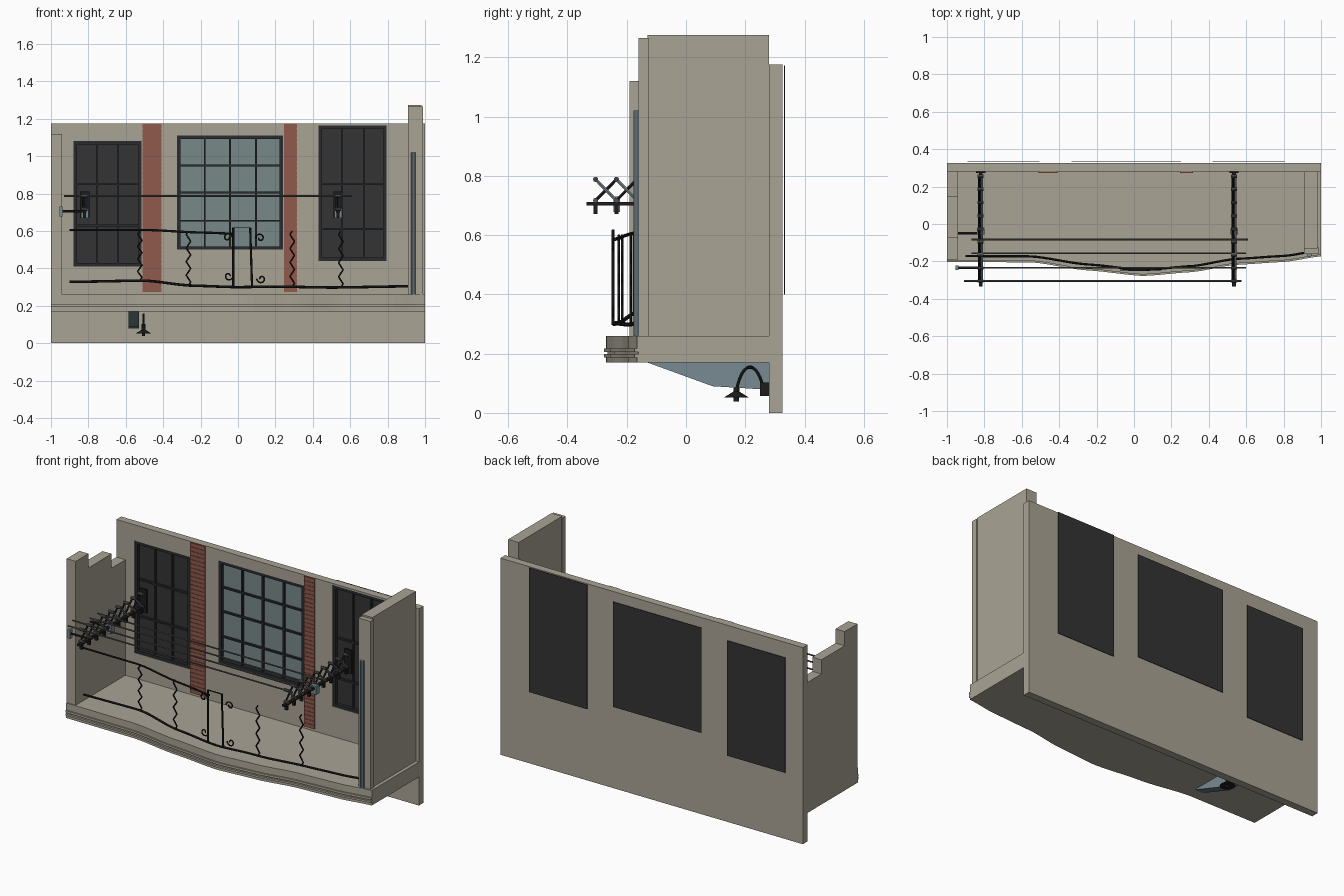
import bpy, bmesh, math
from mathutils import Vector
from mathutils.geometry import interpolate_bezier

cube = bpy.data.objects.get("Cube")
if cube:
    bpy.data.objects.remove(cube, do_unlink=True)


def material(name, r, g, b):
    m = bpy.data.materials.new(name)
    m.use_nodes = True
    m.diffuse_color = (r, g, b, 1)
    m.node_tree.nodes["Principled BSDF"].inputs["Base Color"].default_value = (r, g, b, 1)
    return m


PLASTER = material("beige plaster", .40, .37, .30)
BRICK = material("red brick", .28, .10, .07)
GLASS = material("blue grey glass", .19, .25, .25)
STEEL = material("blue grey metal", .19, .26, .29)
DARK = material("charcoal board", .033, .033, .033)
FRAME = material("dark frame", .022, .024, .028)
IRON = material("black iron", .012, .012, .013)
ROD = material("grey rod", .09, .09, .085)


def finish(name, bm, mat):
    bmesh.ops.recalc_face_normals(bm, faces=bm.faces)
    me = bpy.data.meshes.new(name)
    bm.to_mesh(me)
    bm.free()
    me.materials.append(mat)
    ob = bpy.data.objects.new(name, me)
    bpy.context.scene.collection.objects.link(ob)
    return ob


def boxes(name, mat, *spans):
    """One object of boxes, each given as x0, x1, y0, y1, z0, z1."""
    bm = bmesh.new()
    for x0, x1, y0, y1, z0, z1 in spans:
        for v in bmesh.ops.create_cube(bm, size=1)["verts"]:
            v.co = ((x0 + x1) / 2 + v.co.x * (x1 - x0), (y0 + y1) / 2 + v.co.y * (y1 - y0),
                    (z0 + z1) / 2 + v.co.z * (z1 - z0))
    return finish(name, bm, mat)


def prism(name, mat, outline, direction):
    bm = bmesh.new()
    face = bm.faces.new([bm.verts.new(p) for p in outline])
    out = bmesh.ops.extrude_face_region(bm, geom=[face])["geom"]
    bmesh.ops.translate(bm, vec=direction, verts=[g for g in out if isinstance(g, bmesh.types.BMVert)])
    return finish(name, bm, mat)


def tubes(name, mat, radius, paths, sides=6):
    """Round bars that follow point paths."""
    bm = bmesh.new()
    for path in paths:
        path = [Vector(p) for p in path]
        rings = []
        for i, p in enumerate(path):
            t = (path[min(i + 1, len(path) - 1)] - path[max(i - 1, 0)]).normalized()
            u = t.cross(Vector((0, 1, 0)) if abs(t.y) < .9 else Vector((1, 0, 0))).normalized()
            w = t.cross(u)
            angles = [math.tau * k / sides for k in range(sides)]
            rings.append([bm.verts.new(p + radius * (u * math.cos(a) + w * math.sin(a))) for a in angles])
        for a, b in zip(rings, rings[1:]):
            for k in range(sides):
                bm.faces.new((a[k], a[k - 1], b[k - 1], b[k]))
        bm.faces.new(rings[0])
        bm.faces.new(rings[-1])
    return finish(name, bm, mat)


def smooth(points, x):
    """Height of an eased curve through (x, value) points."""
    for (x0, a), (x1, b) in zip(points, points[1:]):
        if x <= x1:
            t = (x - x0) / (x1 - x0)
            return a + (b - a) * (t * .5 + .5 * t * t * (3 - 2 * t))
    return points[-1][1]


EDGE = [(-1, -.195), (-.55, -.197), (-.25, -.24), (.05, -.27), (.3, -.25), (.55, -.21), (.8, -.195), (1, -.165)]


def edge(x):
    return smooth(EDGE, x)


def steps(a, b, n):
    return [a + (b - a) * i / n for i in range(n + 1)]


# Windows: x0, x1, z0, z1, vertical bars, horizontal bars, pane material
WINDOWS = {
    "left_pane": (-.88, -.515, .41, 1.08, (-.755, -.64), (.63, .85), DARK),
    "middle_pane": (-.325, .24, .5, 1.11, (-.178, -.042, .097), (.655, .805, .95), GLASS),
    "right_pane": (.43, .795, .44, 1.165, (.555, .675), (.61, .85), DARK),
}

# Back wall with window openings
wall = boxes("back_wall", PLASTER, (-1, 1, .28, .325, 0, 1.175))
cutter = boxes("window_cutter", PLASTER, *[(w[0], w[1], .2, .4, w[2], w[3]) for w in WINDOWS.values()])
cut = wall.modifiers.new("openings", "BOOLEAN")
cut.object, cut.solver = cutter, "EXACT"
bpy.context.view_layer.objects.active = wall
bpy.ops.object.modifier_apply(modifier=cut.name)
bpy.data.objects.remove(cutter, do_unlink=True)

# Panes, frames, glazing bars and rear boards
for name, (x0, x1, z0, z1, vbars, hbars, mat) in WINDOWS.items():
    f = .018
    boxes(name, mat, (x0, x1, .302, .308, z0, z1))
    bars = [(x0, x0 + f, .282, .315, z0, z1), (x1 - f, x1, .282, .315, z0, z1),
            (x0, x1, .282, .315, z0, z0 + f), (x0, x1, .282, .315, z1 - f, z1)]
    bars += [(x - .005, x + .005, .29, .31, z0, z1) for x in vbars]
    bars += [(x0, x1, .29, .31, z - .005, z + .005) for z in hbars]
    boxes(name + "_frame", FRAME, *bars)
    boxes(name + "_rear_board", DARK, (x0 - .01, x1 + .01, .331, .334, z0 - .01, z1 + .008))

# Brick strips with raised courses
for name, x0, x1 in (("brick_strip_left", -.51, -.41), ("brick_strip_right", .245, .315)):
    rows = 36
    h = .9 / rows
    courses = [(x0, x1, .273, .278, .275 + i * h, .275 + i * h + h * .85) for i in range(rows)]
    boxes(name, BRICK, (x0 + .001, x1 - .001, .276, .281, .275, 1.175), *courses)

# Curved floor slab with moulded edge
for name, z0, z1, out in (("slab_base", .17, .187, 0), ("slab_lower_lip", .187, .198, .008),
                          ("slab_groove", .198, .205, -.004), ("slab_upper_lip", .205, .218, .008),
                          ("slab_top", .218, .26, 0)):
    front = [(x, edge(x) - out, z0) for x in steps(-1, 1, 48)]
    prism(name, PLASTER, front + [(1, .28, z0), (-1, .28, z0)], (0, 0, z1 - z0))

# Side walls
prism("stepped_side_wall", PLASTER, [(-1, y, z) for y, z in (
    (-.19, .26), (-.19, 1.12), (-.07, 1.12), (-.07, 1.035), (.15, 1.035), (.15, .95),
    (.28, .95), (.28, .26))], (.06, 0, 0))
boxes("tall_side_wall", PLASTER, (.91, .98, -.13, .28, .26, 1.275))
boxes("tall_wall_pilaster", PLASTER, (.908, .988, -.16, -.125, .26, 1.265))
tubes("drain_pipe", STEEL, .012, [[(.938, -.165, .26), (.938, -.165, 1.02)]], 10)

# Bracket under the slab
prism("support_bracket", STEEL, [(-.585, y, z) for y, z in (
    (-.13, .17), (.09, .09), (.28, .078), (.28, .17))], (.055, 0, 0))

# Hanging lamp
arm = interpolate_bezier(Vector((-.505, .262, .08)), Vector((-.505, .24, .18)),
                         Vector((-.505, .19, .18)), Vector((-.505, .17, .075)), 14)
tubes("lamp_arm", IRON, .006, [arm])
boxes("lamp_mount", IRON, (-.515, -.495, .25, .28, .057, .103))
bm = bmesh.new()
for r0, r1, z0, z1 in ((.042, .010, .052, .072), (.010, .010, .072, .085), (.009, .009, .038, .055)):
    ring = bmesh.ops.create_cone(bm, cap_ends=True, segments=16, radius1=r0, radius2=r1, depth=z1 - z0)
    bmesh.ops.translate(bm, verts=ring["verts"], vec=(-.505, .17, (z0 + z1) / 2))
finish("lamp_shade", bm, IRON)

# Railing: bent lower rail and broken upper rail
LOW = [(-.9, .328), (-.5, .335), (-.25, .308), (0, .30), (.2, .303), (.5, .298), (.95, .305)]
HIGH = [(-.9, .606), (-.5, .606), (-.2, .592), (-.02, .586)]


def rail_y(x):
    return edge(x) + .024


tubes("lower_rail", IRON, .007, [[(x, rail_y(x), smooth(LOW, x)) for x in steps(-.9, .95, 44)]])
tubes("upper_rail", IRON, .006, [[(x, rail_y(x), smooth(HIGH, x)) for x in steps(-.9, -.02, 24)]])

# Wavy balusters
wavy = []
for x in (-.525, -.265, .29, .55):
    low = smooth(LOW, x)
    wavy.append([(x + .012 * math.sin(i * math.pi / 2), rail_y(x), z)
                 for i, z in enumerate(steps(low, .6, 16))])
tubes("wavy_balusters", IRON, .0045, wavy)

# Central panel and scrolls
y = rail_y(.02) - .002
tubes("central_panel", IRON, .006, [[(-.025, y, .305), (-.025, y, .617), (.065, y, .617), (.075, y, .305)]])


def scroll(cx, cz, side, up):
    turn = [(.025 * (1 - i / 26), i * math.tau * .055) for i in range(20)]
    return [(cx + side * r * math.cos(a), y, cz + up * r * math.sin(a)) for r, a in turn]


tubes("scrolls", IRON, .004, [scroll(-.055, .565, 1, 1), scroll(-.05, .36, 1, -1),
                              scroll(.118, .562, -1, 1), scroll(.125, .345, -1, -1)])

# Folding drying rack: two scissor arms
PITCH = .07
for side, x in (("left", -.82), ("right", .535)):
    nodes = [-.305 + PITCH * i for i in range(9)]
    boxes(side + "_rack_bar", IRON, (x - .01, x + .01, -.335, .28, .70, .712),
          *[(x - .008, x + .008, c - .007, c + .007, .672, .705) for c in nodes])
    pairs = list(zip(nodes, nodes[1:]))
    tubes(side + "_rising_links", IRON, .006, [[(x - .007, a, .717), (x - .007, b, .788)] for a, b in pairs])
    tubes(side + "_falling_links", STEEL, .006, [[(x + .007, a, .788), (x + .007, b, .717)] for a, b in pairs])
    tubes(side + "_pivots", ROD, .009, [[(x - .016, c, z), (x + .016, c, z)]
                                        for c in nodes for z in (.717, .788)], 8)
    boxes(side + "_rack_clamp", STEEL, (x - .02, x + .02, -.055, -.025, .67, .72))
    boxes(side + "_wall_plate", IRON, (x - .025, x + .025, .272, .282, .67, .81))

# Drying rods and crank
tubes("drying_rods", ROD, .005, [[(a, c, .787), (b, c, .787)] for a, b, c in (
    (-.87, .61, -.083), (-.87, .6, -.157), (-.93, .6, -.234), (-.91, .575, -.305))])
tubes("crank_bars", IRON, .007, [[(-.94, c, .706), (-.82, c, .706)] for c in (-.05, -.234)])
boxes("crank_handle", STEEL, (-.955, -.938, -.245, -.222, .678, .73))
